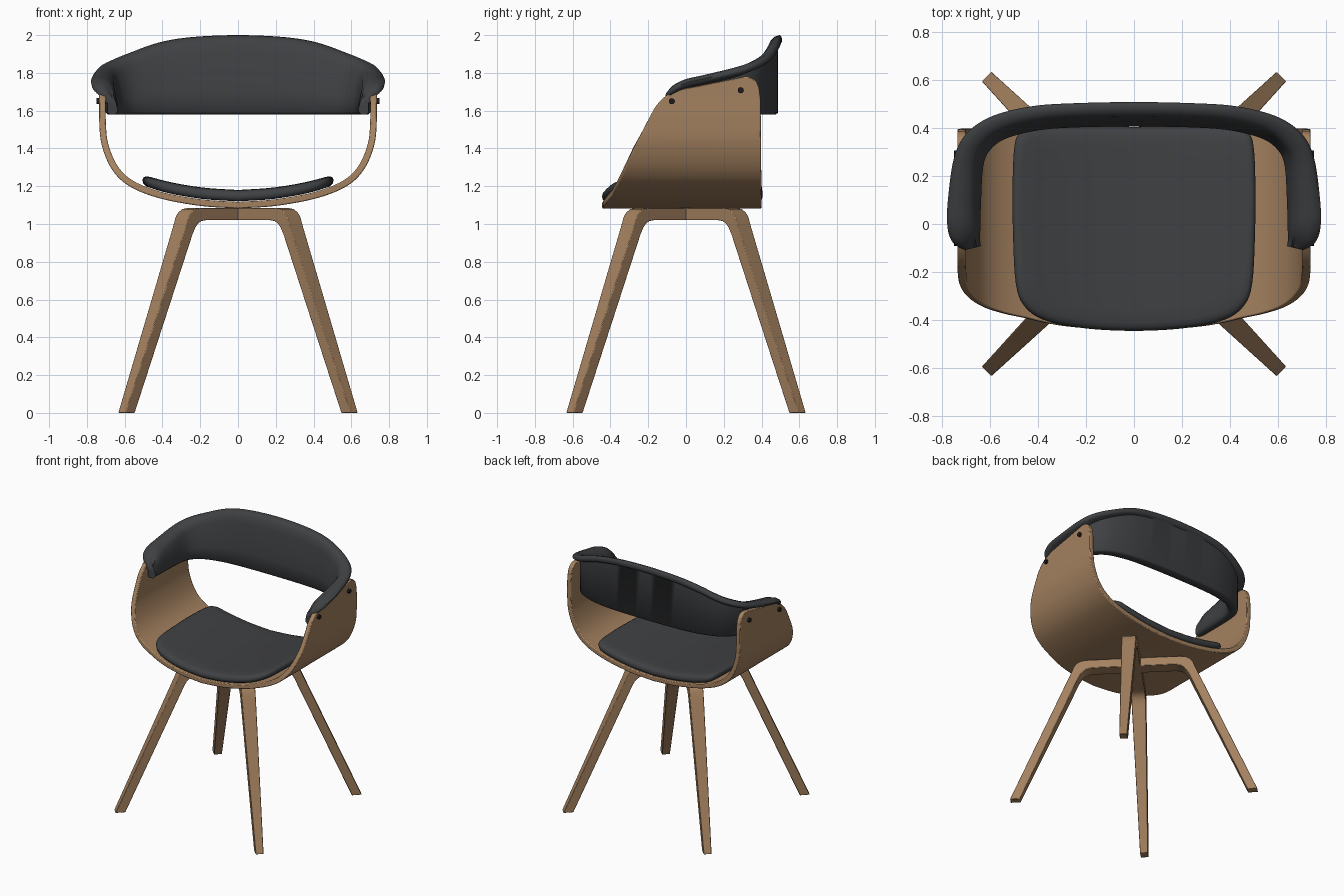
import bpy
import bmesh
import math
from mathutils import Vector

if "Cube" in bpy.data.objects:
    bpy.data.objects.remove(bpy.data.objects["Cube"], do_unlink=True)


def material(name, rgb, roughness):
    mat = bpy.data.materials.new(name)
    mat.use_nodes = True
    mat.diffuse_color = (*rgb, 1)
    bsdf = next(n for n in mat.node_tree.nodes if n.type == "BSDF_PRINCIPLED")
    bsdf.inputs["Base Color"].default_value = (*rgb, 1)
    bsdf.inputs["Roughness"].default_value = roughness
    return mat


wood = material("wood", (0.37, 0.22, 0.115), 0.5)
fabric = material("dark_upholstery", (0.05, 0.052, 0.056), 0.8)
metal = material("black_metal", (0.012, 0.012, 0.012), 0.4)


def spline(points, steps):
    """Catmull-Rom curve through points of any dimension."""
    pts = [Vector(p) for p in points]
    pts = [2 * pts[0] - pts[1]] + pts + [2 * pts[-1] - pts[-2]]
    out = []
    for a, b, c, d in zip(pts, pts[1:], pts[2:], pts[3:]):
        for i in range(steps):
            t = i / steps
            out.append(0.5 * (2 * b + (c - a) * t + (2 * a - 5 * b + 4 * c - d) * t * t
                              + (3 * b - a - 3 * c + d) * t ** 3))
    return out + [pts[-2]]


def interp(table, v):
    """Piecewise linear lookup in rows of (key, value)."""
    for (a, fa), (b, fb) in zip(table, table[1:]):
        if v <= b:
            return fa + (fb - fa) * max(0, (v - a) / (b - a))
    return table[-1][1]


def mirrored(half):
    """Extend a half profile starting on x = 0 to the other side."""
    return [Vector((-p[0], *p[1:])) for p in reversed(half[1:])] + [Vector(p) for p in half]


def finish(obj, mat, angle=40, bevel=0):
    obj.data.materials.append(mat)
    bpy.ops.object.select_all(action="DESELECT")
    obj.select_set(True)
    bpy.context.view_layer.objects.active = obj
    bpy.ops.object.shade_smooth_by_angle(angle=math.radians(angle))
    if bevel:
        mod = obj.modifiers.new("soft_edges", "BEVEL")
        mod.width, mod.segments = bevel, 2
        mod.limit_method, mod.angle_limit = "ANGLE", math.radians(angle)
    return obj


def loft(name, rings, mat, angle=40, bevel=0):
    """Skin closed rings of equal length and cap both ends."""
    bm = bmesh.new()
    loops = [[bm.verts.new(p) for p in ring] for ring in rings]
    n = len(loops[0])
    for a, b in zip(loops, loops[1:]):
        for i in range(n):
            j = (i + 1) % n
            bm.faces.new((a[i], a[j], b[j], b[i]))
    bm.faces.new(loops[0])
    bm.faces.new(loops[-1])
    bmesh.ops.recalc_face_normals(bm, faces=bm.faces)
    mesh = bpy.data.meshes.new(name)
    bm.to_mesh(mesh)
    bm.free()
    obj = bpy.data.objects.new(name, mesh)
    bpy.context.collection.objects.link(obj)
    return finish(obj, mat, angle, bevel)


# Bent plywood shell: a U profile whose front and back edges follow the height
SHELL = 0.035
u_half = spline([(0, 1.082), (0.2, 1.096), (0.415, 1.136), (0.575, 1.2), (0.668, 1.29),
                 (0.722, 1.42), (0.735, 1.55), (0.735, 1.67)], 6)
u_half += [Vector((0.735, 1.67 + 0.01 * i)) for i in range(1, 12)]
outer = mirrored(u_half)
inner = []
for i, p in enumerate(outer):
    tan = (outer[min(i + 1, len(outer) - 1)] - outer[max(i - 1, 0)]).normalized()
    inner.append(p + SHELL * Vector((-tan.y, tan.x)))

front_edge = [(1.08, -0.445), (1.11, -0.425), (1.15, -0.39), (1.2, -0.365), (1.395, -0.28),
              (1.618, -0.165), (1.66, -0.13), (1.69, -0.09), (1.713, -0.03), (1.78, 0.31)]
back_edge = [(1.08, 0.4), (1.66, 0.395), (1.72, 0.387), (1.75, 0.375), (1.77, 0.355), (1.78, 0.33)]
shell_rings = []
for o, i in zip(outer, inner):
    f, b = interp(front_edge, o.y), interp(back_edge, o.y)
    shell_rings.append([(o.x, f, o.y), (o.x, b, o.y), (i.x, b, i.y), (i.x, f, i.y)])
loft("plywood_shell", shell_rings, wood, 40, 0.006)

# Seat cushion: rounded outline resting on the inside of the shell
floor = [(p.x, p.y) for p in inner if abs(p.x) < 0.66 and p.y < 1.4]
outline = spline(mirrored([(0, -0.445), (0.2, -0.435), (0.36, -0.405), (0.45, -0.35),
                           (0.492, -0.25), (0.505, 0), (0.505, 0.2), (0.497, 0.33),
                           (0.475, 0.38), (0.42, 0.4), (0.2, 0.405), (0, 0.405)]), 5)[:-1]
layers = [(s, 0.003) for s in (0.04, 0.4, 0.7, 0.96)]
layers += [(0.99, 0.012), (1, 0.028), (0.99, 0.044), (0.965, 0.055), (0.92, 0.061)]
layers += [(s, 0.063) for s in (0.8, 0.65, 0.5, 0.35, 0.2, 0.04)]
# start and end of the outline share the back centre line
loft("seat_cushion", [[(p.x * s, p.y * s, interp(floor, p.x * s) + h) for p in outline]
                      for s, h in layers], fabric, 60)

# Wraparound backrest: rows of outer face x, y, top height, lip overhang
rest = spline(mirrored([(0, 0.488, 2.0, 0.02), (0.25, 0.483, 1.989, 0.02),
                        (0.42, 0.466, 1.96, 0.025), (0.57, 0.42, 1.905, 0.035),
                        (0.655, 0.35, 1.865, 0.05), (0.692, 0.26, 1.83, 0.06),
                        (0.7, 0.1, 1.79, 0.075), (0.7, 0, 1.767, 0.078),
                        (0.7, -0.06, 1.738, 0.062), (0.69, -0.105, 1.69, 0.015)]), 6)
BOTTOM = 1.58
rest_rings = []
for i, (x, y, top, lip) in enumerate(rest):
    d = (rest[min(i + 1, len(rest) - 1)] - rest[max(i - 1, 0)]).xy.normalized()
    n = Vector((-d.y, d.x))
    w = 0.055 + 0.09 * (top - 1.7)
    h = top - BOTTOM
    section = [(-0.012, BOTTOM), (-w + 0.015, BOTTOM), (-w, BOTTOM + 0.015),
               (-w, BOTTOM + 0.3 * h), (-0.85 * w, BOTTOM + 0.55 * h),
               (-0.65 * w, top - 0.2 * h), (-0.5 * w, top - 0.03), (-0.25 * w, top - 0.009),
               (lip * 0.4, top), (lip * 0.8, top - 0.006), (lip, top - 0.02),
               (lip * 0.95, top - 0.035), (lip * 0.7, top - 0.044), (0, top - 0.052),
               (0, BOTTOM + 0.01)]
    rest_rings.append([(x + n.x * o, y + n.y * o, z) for o, z in section])
loft("backrest", rest_rings, fabric, 60)

# Two crossed bent leg frames: rows of outer r, z and inner r, z
leg_half = [(0, 1.085, 0, 1.02), (0.33, 1.085, 0.29, 1.02), (0.37, 1.079, 0.325, 1.014),
            (0.4, 1.062, 0.35, 1.0), (0.42, 1.035, 0.368, 0.98), (0.437, 0.99, 0.388, 0.945),
            (0.87, 0, 0.8, 0)]
leg_path = [(-a, b, -c, d) for a, b, c, d in reversed(leg_half[1:])] + leg_half
for name, turn in (("leg_frame_a", 45), ("leg_frame_b", 135)):
    along = Vector((math.cos(math.radians(turn)), math.sin(math.radians(turn)), 0))
    across = Vector((-along.y, along.x, 0))
    rings = []
    for ro, zo, ri, zi in leg_path:
        half = 0.028 + 0.022 * min(1, zo)
        rings.append([along * r + across * s * half + Vector((0, 0, z))
                      for r, z, s in ((ro, zo, -1), (ro, zo, 1), (ri, zi, 1), (ri, zi, -1))])
    loft(name, rings, wood, 30, 0.004)

# Bolts fixing the backrest to the shell
for side, label in ((1, "left"), (-1, "right")):
    for place, y, z in (("front", -0.075, 1.65), ("rear", 0.29, 1.708)):
        bpy.ops.mesh.primitive_cylinder_add(vertices=20, radius=0.016, depth=0.05,
                                            location=(side * 0.725, y, z),
                                            rotation=(0, math.pi / 2, 0))
        bolt = bpy.context.object
        bolt.name = f"{label}_{place}_bolt"
        finish(bolt, metal)
